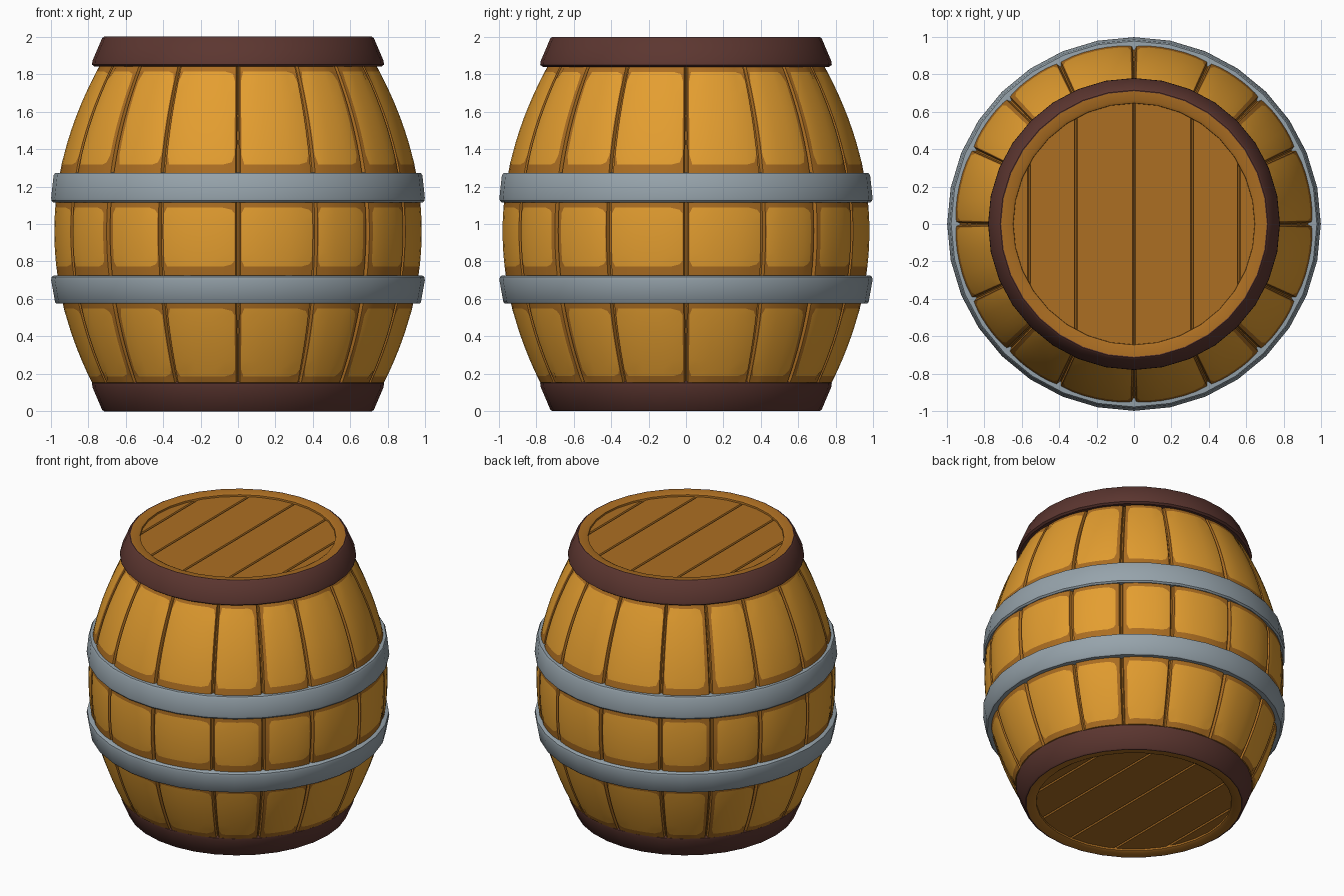
import bpy, bmesh, math

if "Cube" in bpy.data.objects:
    bpy.data.objects.remove(bpy.data.objects["Cube"])

def srgb(name, *c):
    m = bpy.data.materials.new(name)
    lin = [((v / 255 + 0.055) / 1.055) ** 2.4 for v in c]
    m.diffuse_color = (*lin, 1)
    m.use_nodes = True
    m.node_tree.nodes["Principled BSDF"].inputs["Base Color"].default_value = m.diffuse_color
    return m

LIGHT = srgb("light_orange_wood", 228, 158, 48)
DARK = srgb("dark_orange_wood", 172, 110, 34)
BROWN = srgb("brown_hoop", 92, 54, 48)
GREY = srgb("grey_metal", 150, 163, 171)

def radius(z):
    return 0.985 - 0.31 * (z - 0.96) ** 2

def finish(name, bm, mats, angle=35):
    bmesh.ops.recalc_face_normals(bm, faces=bm.faces)
    me = bpy.data.meshes.new(name)
    bm.to_mesh(me)
    bm.free()
    for m in mats:
        me.materials.append(m)
    ob = bpy.data.objects.new(name, me)
    bpy.context.collection.objects.link(ob)
    bpy.ops.object.select_all(action='DESELECT')
    ob.select_set(True)
    bpy.context.view_layer.objects.active = ob
    bpy.ops.object.shade_smooth_by_angle(angle=math.radians(angle))
    return ob

def lathe(name, profile, mat, closed=True, n=32):
    """Spin (radius, z) points around z; closed joins last point to first."""
    bm = bmesh.new()
    rings = [[bm.verts.new((r * math.cos(2 * math.pi * i / n),
                            r * math.sin(2 * math.pi * i / n), z))
              for i in range(n)] for r, z in profile]
    for k in range(len(rings) if closed else len(rings) - 1):
        a, b = rings[k], rings[(k + 1) % len(rings)]
        for i in range(n):
            j = (i + 1) % n
            bm.faces.new((a[i], a[j], b[j], b[i]))
    if not closed:
        bm.faces.new(rings[0])
        bm.faces.new(rings[-1])
    return finish(name, bm, [mat])

# Dark inner body seen in the joints
zs = [0.04 + 1.92 * i / 20 for i in range(21)]
lathe("barrel_core", [(radius(z) - 0.025, z) for z in zs], DARK, closed=False, n=48)

# Staves: raised panels with a dark chamfered border, in three rows
JOINTS = [q * 90 + a for q in range(4) for a in (0, 25, 45, 65)] + [360]

def staves(name, z0, z1, bottom, top):
    bm = bmesh.new()
    for a0, a1 in zip(JOINTS, JOINTS[1:]):
        # painted border is wider beside the diagonal joints
        b0 = 1.9 if a0 % 90 == 45 else 0.9
        b1 = 1.9 if a1 % 90 == 45 else 0.9
        lo, hi = a0 + 0.25, a1 - 0.25
        i0, i1 = lo + b0, hi - b1
        us = [lo, lo + 0.5] + [i0 + (i1 - i0) * k / 6 for k in range(7)] + [hi - 0.5, hi]
        y0, y1 = z0 + bottom, z1 - top
        vs = [z0, z0 + 0.008] + [y0 + (y1 - y0) * k / 8 for k in range(9)] + [z1 - 0.008, z1]
        grid = []
        for j, z in enumerate(vs):
            row = []
            for i, u in enumerate(us):
                edge = i in (0, len(us) - 1) or j in (0, len(vs) - 1)
                t = (u - lo) / (hi - lo) * 2 - 1
                r = radius(z) - (0.026 if edge else 0.008 * t ** 4)
                # round the corners of the light patch
                if i in (2, 8) and j in (2, len(vs) - 3):
                    u += (0.9 if i == 2 else -0.9)
                    z += (0.012 if j == 2 else -0.012)
                a = math.radians(u)
                row.append(bm.verts.new((r * math.cos(a), r * math.sin(a), z)))
            grid.append(row)
        for j in range(len(vs) - 1):
            for i in range(len(us) - 1):
                f = bm.faces.new((grid[j][i], grid[j][i + 1],
                                  grid[j + 1][i + 1], grid[j + 1][i]))
                inside = 2 <= i < len(us) - 3 and 2 <= j < len(vs) - 3
                f.material_index = 0 if inside else 1
    finish(name, bm, [LIGHT, DARK])

staves("lower_staves", 0.145, 0.60, 0.03, 0.04)
staves("middle_staves", 0.70, 1.13, 0.06, 0.03)
staves("upper_staves", 1.25, 1.85, 0.055, 0.025)

# Grey metal hoops
lathe("lower_metal_hoop", [(0.92, 0.575), (0.968, 0.575), (0.976, 0.583), (0.997, 0.70),
                           (0.994, 0.718), (0.982, 0.725), (0.92, 0.725)], GREY)
lathe("upper_metal_hoop", [(0.92, 1.115), (0.985, 1.115), (0.995, 1.125), (0.997, 1.14),
                           (0.984, 1.26), (0.976, 1.272), (0.92, 1.275)], GREY)

# Barrel ends: brown hoop, wooden rim and plank lid, mirrored top and bottom
CUTS = [-0.66, -0.56, -0.31, 0, 0.31, 0.56, 0.66]

def barrel_end(label, at):
    lathe(label + "_brown_hoop", [(0.70, at(0.16)), (0.765, at(0.16)), (0.779, at(0.15)),
                                  (0.777, at(0.13)), (0.725, at(0.008)), (0.714, at(0)),
                                  (0.69, at(0.005))], BROWN)
    lathe(label + "_wood_rim", [(0.71, at(0.05)), (0.71, at(0.001)), (0.66, at(0.004)),
                                (0.645, at(0.012)), (0.64, at(0.06))], DARK)
    bm = bmesh.new()
    for x0, x1 in zip(CUTS, CUTS[1:]):
        x0, x1 = x0 + 0.004, x1 - 0.004
        xs = [x0 + (x1 - x0) * k / 6 for k in range(7)]
        half = [math.sqrt(max(0.655 ** 2 - x * x, 0.0004)) for x in xs]
        outline = [(x, -h) for x, h in zip(xs, half)] + [(x, h) for x, h in zip(xs, half)][::-1]
        cx = (x0 + x1) / 2
        # the plank's outer face is slightly smaller, giving chamfered joints
        s = 1 - 0.008 / (x1 - x0)
        low = [bm.verts.new((x, y, at(0.06))) for x, y in outline]
        mid = [bm.verts.new((x, y, at(0.030))) for x, y in outline]
        out = [bm.verts.new((cx + (x - cx) * s, y, at(0.024))) for x, y in outline]
        n = len(outline)
        for a, b in ((low, mid), (mid, out)):
            for i in range(n):
                j = (i + 1) % n
                bm.faces.new((a[i], a[j], b[j], b[i]))
        bm.faces.new(out)
        bm.faces.new(low)
    finish(label + "_lid_planks", bm, [DARK], 25)

barrel_end("bottom", lambda d: d)
barrel_end("top", lambda d: 2 - d)
